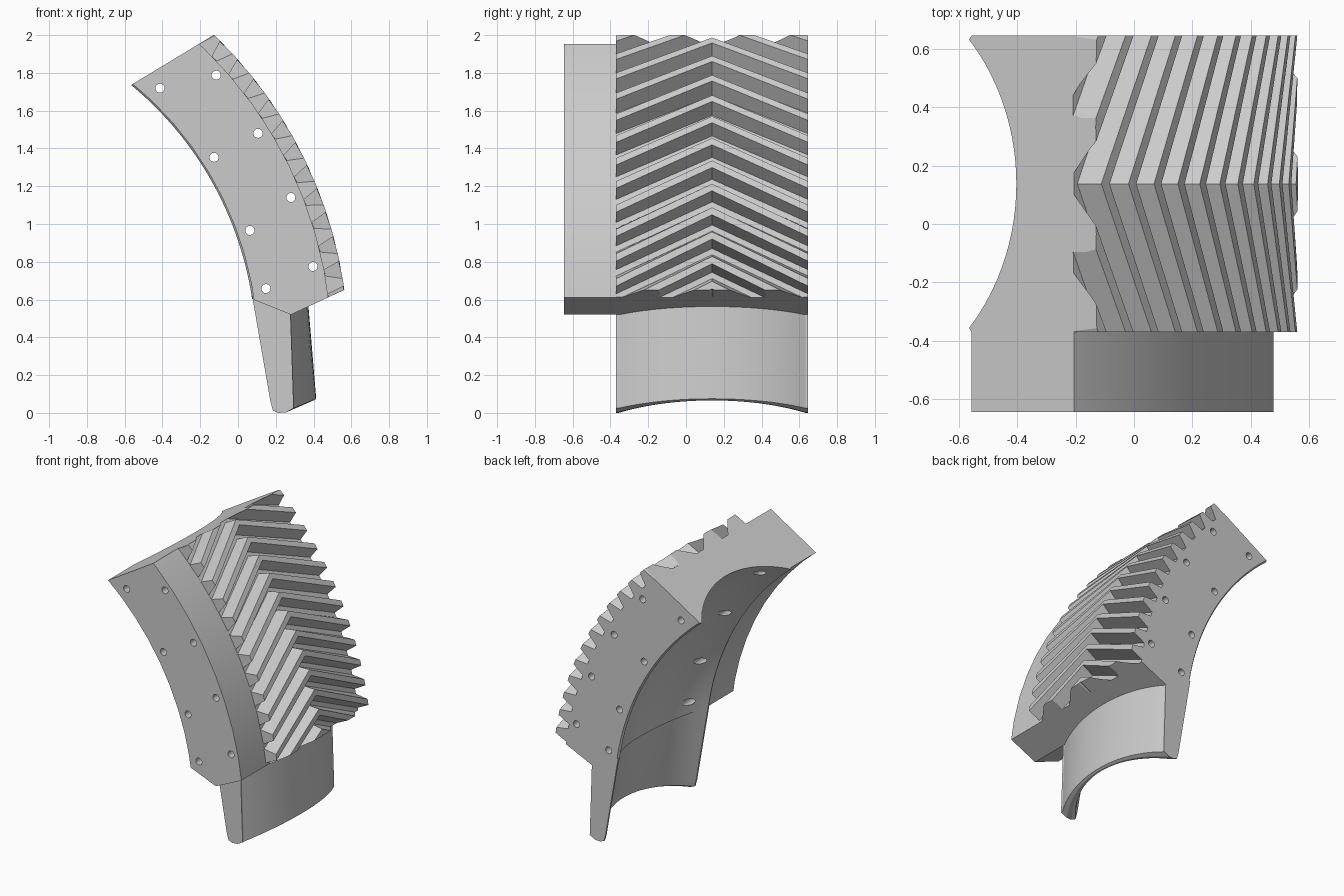
import bpy, bmesh, math

if "Cube" in bpy.data.objects:
    bpy.data.objects.remove(bpy.data.objects["Cube"])

CX, CZ = -1.725, 0.333            # gear axis (runs along y)
YM, HALF = 0.138, 0.508           # middle and half width of toothed part
R_IN, R_SIDE, R_ROOT, R_TIP = 1.82, 1.83, 2.222, 2.31
PITCH = math.radians(360 / 108)
TWIST = 0.50 / R_TIP              # herringbone shift per unit of y


def polar(r, a, y):
    return (CX + r * math.cos(a), y, CZ + r * math.sin(a))


def groove(dy):
    """0..1 depth of the hollow throat across the width."""
    d = min(abs(dy), 0.495)
    return (1.23 + math.sqrt(0.77 ** 2 - d * d) - R_IN) / 0.18


def loft(name, rings):
    """Closed solid through equal-length rings of points."""
    bm = bmesh.new()
    rows = [[bm.verts.new(p) for p in ring] for ring in rings]
    n = len(rows[0])
    for a, b in zip(rows, rows[1:]):
        for i in range(n):
            j = (i + 1) % n
            bm.faces.new((a[i], a[j], b[j], b[i]))
    bm.faces.new(rows[0])
    bm.faces.new(rows[-1])
    bmesh.ops.recalc_face_normals(bm, faces=bm.faces)
    me = bpy.data.meshes.new(name)
    bm.to_mesh(me)
    bm.free()
    ob = bpy.data.objects.new(name, me)
    bpy.context.collection.objects.link(ob)
    return ob


def boolean(ob, cutter, op):
    mod = ob.modifiers.new(op, 'BOOLEAN')
    mod.object, mod.operation, mod.solver = cutter, op, 'EXACT'
    bpy.context.view_layer.objects.active = ob
    bpy.ops.object.modifier_apply(modifier=mod.name)


# Toothed segment: columns sheared into a herringbone, hollow throat inside
offsets = [-HALF] + [-0.495 + 0.99 * i / 24 for i in range(25)] + [HALF]
tooth = [(-0.37, R_ROOT), (-0.15, R_TIP), (0.15, R_TIP), (0.37, R_ROOT)]
start = math.radians(46.2) + 0.19 * TWIST
rings = []
for k in range(-16, 8):
    for f, r in tooth:
        a = start + (k + f) * PITCH
        ring = [polar(R_SIDE if abs(d) == HALF else R_IN + 0.18 * groove(d),
                      a - abs(d) * TWIST, YM + d) for d in offsets]
        ring += [polar(r, a - abs(d) * TWIST, YM + d) for d in (HALF, 0, -HALF)]
        rings.append(ring)
gear = loft("herringbone_segment", rings)

# Plain flange on the front side
rings = []
for i in range(15):
    a = math.radians(-4 + 5 * i)
    rings.append([polar(R_SIDE, a, -0.645), polar(R_ROOT, a, -0.645),
                  polar(R_ROOT, a, YM - HALF), polar(R_SIDE, a, YM - HALF)])
flange = loft("front_flange", rings)

# Trim both to the slanted ends
t31, t25 = math.tan(math.radians(31.2)), math.tan(math.radians(24.9))
outline = [(-1, 2 - 0.87 * t31), (1, 2 + 1.13 * t31), (1, 0.65 + 0.44 * t25),
           (0.28, 0.52), (-1, 0.52 + 1.28 * 0.4)]
trim = loft("trim_helper", [[(x, y, z) for x, z in outline] for y in (-1, 1)])

# Through holes
holes = [(-.413, 1.719), (-.127, 1.353), (.063, .966), (.148, .658),
         (-.116, 1.788), (.106, 1.48), (.28, 1.14), (.397, .775)]
drills = []
for x, z in holes:
    circle = [(x + 0.024 * math.cos(i * math.pi / 10), z + 0.024 * math.sin(i * math.pi / 10))
              for i in range(20)]
    drills.append(loft("drill_helper", [[(u, y, w) for u, w in circle] for y in (-1, 1)]))

for ob in (gear, flange):
    boolean(ob, trim, 'INTERSECT')
    for d in drills:
        boolean(ob, d, 'DIFFERENCE')
for h in drills + [trim]:
    bpy.data.objects.remove(h)

# Curved tapering tongue below: section blends from edge shape to middle shape
edge = [(.075, .62), (.172, .06), (.185, .012), (.215, 0), (.255, .003), (.295, .025), (.277, .56)]
mid = [(.27, .62), (.385, .075), (.388, .068), (.395, .066), (.402, .067), (.414, .075), (.37, .6)]
rings = []
for d in offsets:
    s = groove(d)
    rings.append([(a[0] + (b[0] - a[0]) * s, YM + d, a[1] + (b[1] - a[1]) * s)
                  for a, b in zip(edge, mid)])
tongue = loft("lower_tongue", rings)

bpy.ops.object.select_all(action='DESELECT')
for ob in (gear, flange, tongue):
    ob.select_set(True)
bpy.context.view_layer.objects.active = gear
bpy.ops.object.shade_smooth_by_angle(angle=math.radians(20))
